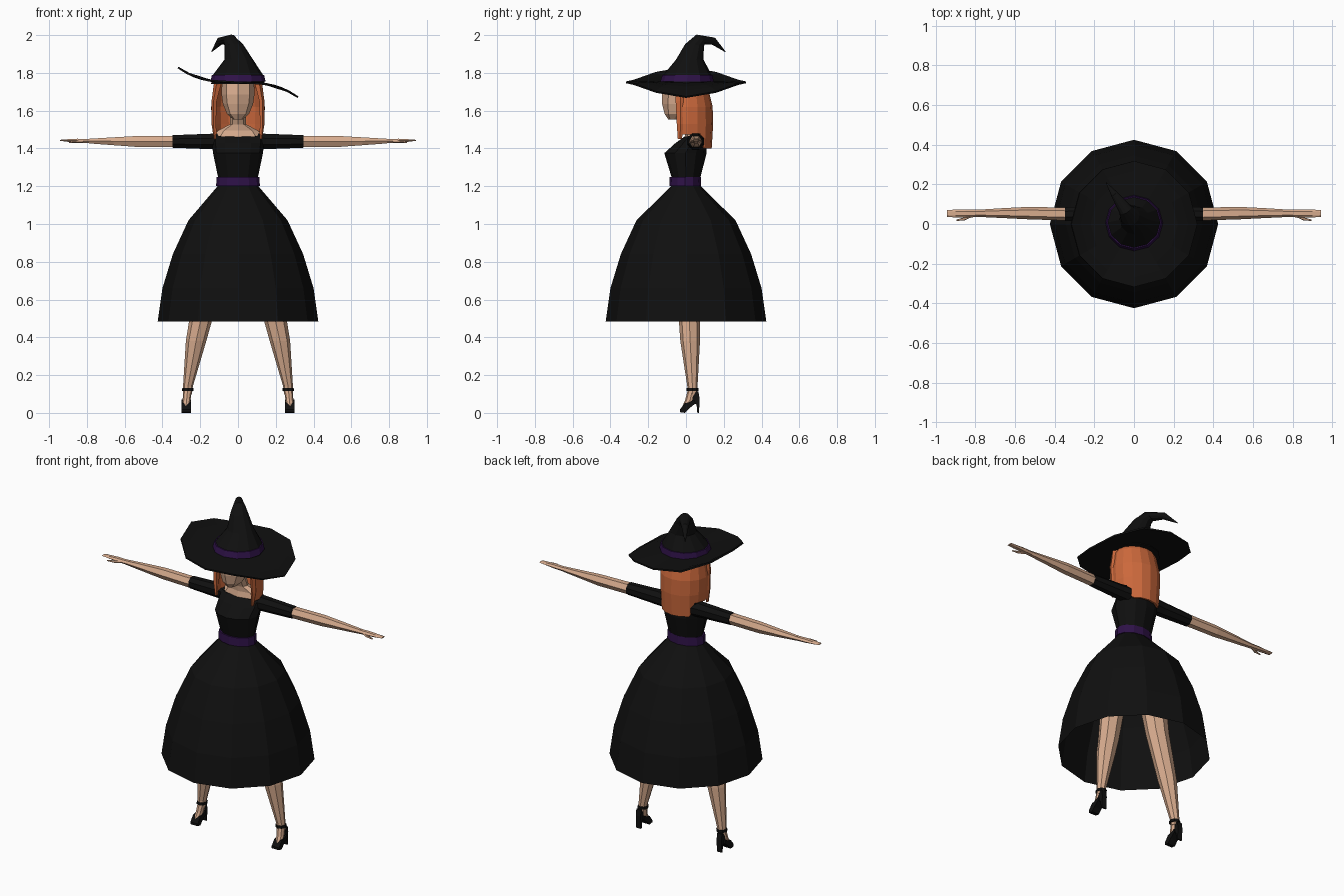
import bpy, bmesh, math
from mathutils import Vector


def material(name, rgb):
    m = bpy.data.materials.new(name)
    m.diffuse_color = (*rgb, 1)
    return m


BLACK = material("black cloth", (0.005, 0.005, 0.005))
PURPLE = material("purple ribbon", (0.028, 0.006, 0.065))
SKIN = material("skin", (0.68, 0.41, 0.27))
HAIR = material("red hair", (0.60, 0.14, 0.045))


def finish(name, bm, mat, mirror=False, thickness=0):
    bmesh.ops.recalc_face_normals(bm, faces=bm.faces)
    me = bpy.data.meshes.new(name)
    bm.to_mesh(me)
    bm.free()
    me.materials.append(mat)
    ob = bpy.data.objects.new(name, me)
    bpy.context.collection.objects.link(ob)
    if mirror:
        ob.modifiers.new("mirror", "MIRROR")
    if thickness:
        s = ob.modifiers.new("thickness", "SOLIDIFY")
        s.thickness = thickness
        s.offset = 0
    return ob


def loft(name, rings, mat, n=8, caps=True, mirror=False, phase=0, normal=(0, 0, 1)):
    """Skin elliptical rings (x, y, z, radius a, radius b, optional normal)."""
    bm = bmesh.new()
    loops = []
    for r in rings:
        d = Vector(r[5] if len(r) > 5 else normal)
        q = Vector((0, 0, 1)).rotation_difference(d)
        loop = []
        for i in range(n):
            t = 2 * math.pi * i / n + phase
            loop.append(bm.verts.new(Vector(r[:3]) + q @ Vector((r[3] * math.cos(t), r[4] * math.sin(t), 0))))
        loops.append(loop)
    for p, q in zip(loops, loops[1:]):
        for i in range(n):
            j = (i + 1) % n
            bm.faces.new((p[i], p[j], q[j], q[i]))
    if caps:
        bm.faces.new(loops[0])
        bm.faces.new(loops[-1])
    return finish(name, bm, mat, mirror)


def prism(name, profile, x0, x1, mat):
    """Extrude a (y, z) side outline across x and mirror it."""
    bm = bmesh.new()
    f = bm.faces.new([bm.verts.new((x0, y, z)) for y, z in profile])
    ext = bmesh.ops.extrude_face_region(bm, geom=[f])
    for v in ext["geom"]:
        if isinstance(v, bmesh.types.BMVert):
            v.co.x = x1
    return finish(name, bm, mat, True)


# Skirt, open at the hem
loft("skirt", [(0, 0, 0.485, 0.425, 0.425), (0, 0, 0.66, 0.40, 0.40), (0, 0, 0.84, 0.345, 0.345),
               (0, 0, 1.02, 0.262, 0.262), (0, 0, 1.20, 0.108, 0.078)], BLACK, 12, caps=False)

# Bodice, belt and sleeves
loft("bodice", [(0, 0, 1.19, 0.106, 0.076), (0, 0, 1.25, 0.106, 0.077),
                (0, -0.003, 1.375, 0.132, 0.112),
                (0, 0.028, 1.43, 0.138, 0.082),
                (0, 0.046, 1.473, 0.138, 0.058, (0, -0.22, 1))], BLACK, 12)
loft("belt", [(0, -0.004, 1.20, 0.116, 0.084), (0, -0.004, 1.25, 0.113, 0.082)], PURPLE, 12)
loft("sleeve", [(0.09, 0.05, 1.437, 0.046, 0.05), (0.15, 0.05, 1.437, 0.044, 0.044),
                (0.347, 0.05, 1.437, 0.036, 0.037)], BLACK, 8, mirror=True,
     phase=math.pi / 8, normal=(1, 0, 0))

# Arms, hands and thumbs
loft("arm", [(0.33, 0.05, 1.437, 0.034, 0.033), (0.54, 0.055, 1.437, 0.033, 0.031),
             (0.66, 0.055, 1.438, 0.024, 0.025), (0.79, 0.054, 1.439, 0.014, 0.018)],
     SKIN, 6, mirror=True, phase=math.pi / 6, normal=(1, 0, 0))
loft("hand", [(0.78, 0.054, 1.439, 0.013, 0.018), (0.85, 0.053, 1.441, 0.012, 0.021),
              (0.90, 0.053, 1.442, 0.008, 0.020), (0.943, 0.053, 1.443, 0.003, 0.017)],
     SKIN, 6, mirror=True, phase=math.pi / 6, normal=(1, 0, 0))
loft("thumb", [(0.82, 0.043, 1.437, 0.008, 0.009), (0.855, 0.026, 1.435, 0.007, 0.008),
               (0.895, 0.019, 1.434, 0.004, 0.004)], SKIN, 5, mirror=True, normal=(1, 0, 0))

# Neck with bare shoulders, and head
loft("neck", [(0, 0.046, 1.472, 0.132, 0.055, (0, -0.22, 1)), (0, 0.045, 1.495, 0.105, 0.045),
              (0, 0.03, 1.528, 0.043, 0.038), (0, 0.0, 1.60, 0.040, 0.040)], SKIN, 8)
loft("head", [(0, -0.065, 1.553, 0.025, 0.028), (0, -0.045, 1.582, 0.058, 0.068),
              (0, -0.02, 1.635, 0.080, 0.106), (0, -0.01, 1.685, 0.087, 0.118),
              (0, 0.0, 1.77, 0.085, 0.10)], SKIN, 8)

# Hair: curved sheet round the back, longer behind than at the sides
bm = bmesh.new()
columns = []
for i in range(11):
    a = math.radians(-22 + 22.4 * i)
    c, s = math.cos(a), math.sin(a)
    low = 1.40 if s > 0.55 else 1.475
    columns.append([bm.verts.new((rx * c, cy + ry * s, z)) for rx, cy, ry, z in (
        (0.085, 0.01, 0.075, 1.775), (0.122, 0.01, 0.10, 1.72), (0.136, 0.01, 0.125, 1.62),
        (0.134, 0.01, 0.128, 1.53), (0.126, 0.01, 0.12, low))])
for p, q in zip(columns, columns[1:]):
    for k in range(4):
        bm.faces.new((p[k], q[k], q[k + 1], p[k + 1]))
finish("back_hair", bm, HAIR, thickness=0.012)
loft("front_hair_strand", [(0.105, -0.03, 1.75, 0.022, 0.025), (0.125, -0.03, 1.65, 0.015, 0.026),
                           (0.127, -0.028, 1.53, 0.013, 0.022), (0.122, -0.033, 1.45, 0.006, 0.011)],
     HAIR, 5, mirror=True)

# Hat brim, twisted down on one side and up on the other
bm = bmesh.new()
loops = []
for r in (0.10, 0.15, 0.22, 0.27, 0.318):
    loop = []
    for i in range(12):
        t = math.pi * i / 6
        x = r * math.cos(t)
        loop.append(bm.verts.new((x, r * math.sin(t), 1.75 - 2.45 * x ** 3)))
    loops.append(loop)
for p, q in zip(loops, loops[1:]):
    for i in range(12):
        j = (i + 1) % 12
        bm.faces.new((p[i], p[j], q[j], q[i]))
finish("hat_brim", bm, BLACK, thickness=0.009)

# Hat cone with a folded tip, and its ribbon
loft("hat_cone", [(0, 0.005, 1.74, 0.143, 0.138), (0, 0.008, 1.79, 0.132, 0.127),
                  (0.004, 0.02, 1.87, 0.076, 0.073),
                  (-0.022, 0.045, 1.945, 0.050, 0.050, (-0.1, 0.15, 1)),
                  (-0.045, 0.075, 1.976, 0.034, 0.034, (-0.5, 0.75, 0.7)),
                  (-0.095, 0.145, 1.968, 0.020, 0.020, (-0.55, 0.8, -0.3)),
                  (-0.14, 0.208, 1.912, 0.002, 0.002, (-0.5, 0.7, -0.6))], BLACK, 12)
loft("hat_ribbon", [(0, 0.005, 1.755, 0.146, 0.141), (0, 0.008, 1.79, 0.138, 0.133)], PURPLE, 12)

# Legs and feet
loft("leg", [(0.095, 0.01, 1.02, 0.085, 0.08), (0.165, 0.005, 0.66, 0.068, 0.062),
             (0.20, 0.018, 0.48, 0.060, 0.055), (0.222, 0.022, 0.38, 0.054, 0.052),
             (0.265, 0.034, 0.14, 0.026, 0.027), (0.268, 0.034, 0.10, 0.024, 0.026)],
     SKIN, 8, mirror=True)
loft("foot", [(0.267, 0.034, 0.12, 0.023, 0.025), (0.272, 0.022, 0.07, 0.021, 0.026),
              (0.276, -0.003, 0.03, 0.019, 0.018)], SKIN, 8, mirror=True)

# High-heeled shoes with ankle straps
prism("shoe_toe", [(-0.032, 0.004), (-0.032, 0.018), (-0.006, 0.052), (0.012, 0.055),
                   (0.045, 0.07), (0.05, 0.05), (0.015, 0.022), (-0.005, 0.0)], 0.25, 0.299, BLACK)
prism("shoe_heel", [(0.03, 0.05), (0.036, 0.085), (0.052, 0.112), (0.066, 0.112), (0.072, 0.075),
                    (0.069, 0.0), (0.060, 0.0), (0.056, 0.045)], 0.257, 0.289, BLACK)
loft("ankle_strap", [(0.266, 0.034, 0.115, 0.030, 0.032), (0.265, 0.034, 0.131, 0.030, 0.032)],
     BLACK, 8, mirror=True)
